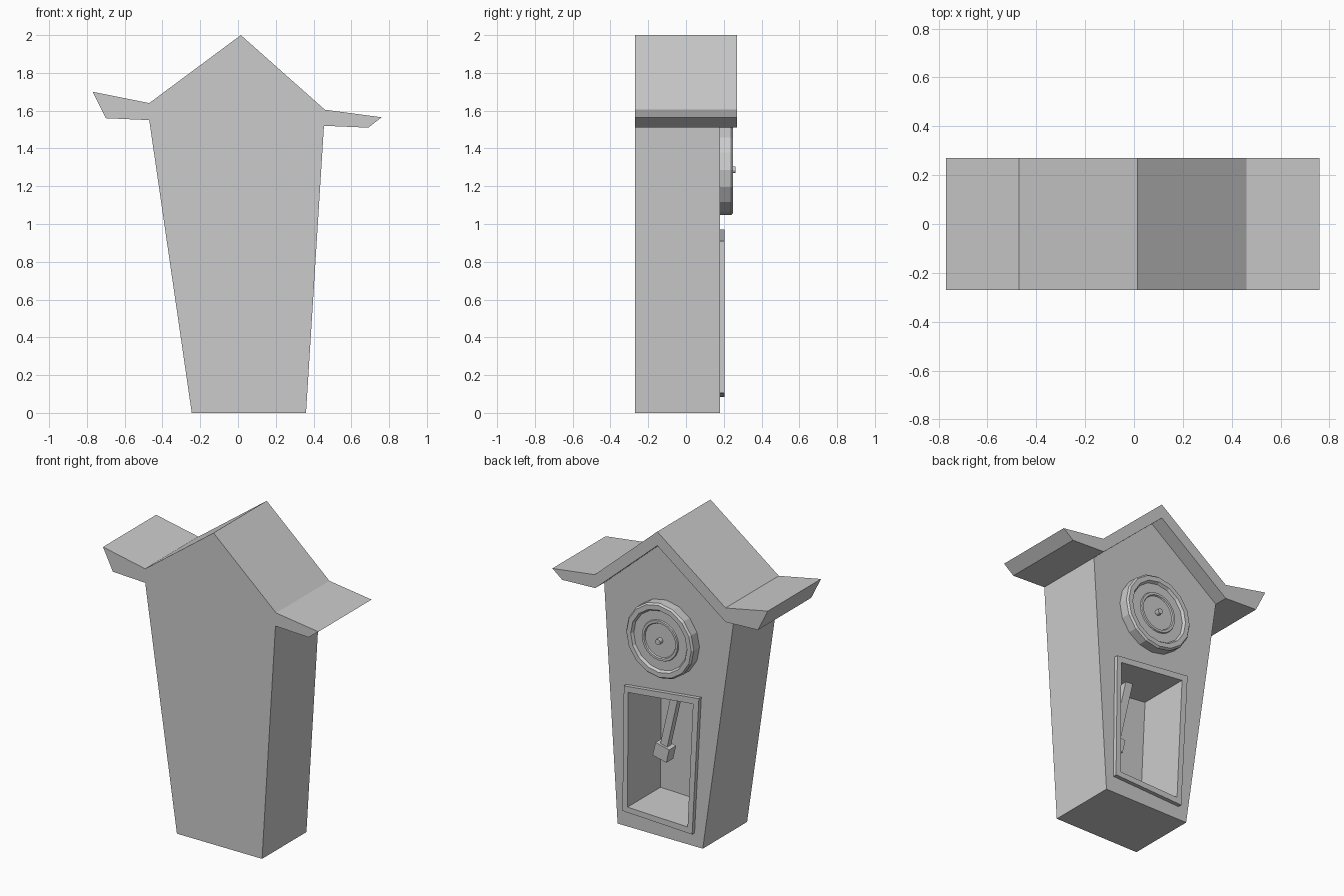
import bpy, bmesh, math
from mathutils import Vector, Matrix

if "Cube" in bpy.data.objects:
    bpy.data.objects.remove(bpy.data.objects["Cube"])


def finish(name, bm):
    bmesh.ops.recalc_face_normals(bm, faces=bm.faces)
    me = bpy.data.meshes.new(name)
    bm.to_mesh(me)
    bm.free()
    ob = bpy.data.objects.new(name, me)
    bpy.context.collection.objects.link(ob)
    return ob


def prism(name, outline, y0, y1):
    """Extrude an (x, z) outline along y."""
    bm = bmesh.new()
    face = bm.faces.new([bm.verts.new((x, y0, z)) for x, z in outline])
    ext = bmesh.ops.extrude_face_region(bm, geom=[face])
    for v in ext["geom"]:
        if isinstance(v, bmesh.types.BMVert):
            v.co.y = y1
    return finish(name, bm)


def ring_loft(name, loops):
    """Bridge a closed sequence of equally long point loops."""
    bm = bmesh.new()
    rows = [[bm.verts.new(p) for p in loop] for loop in loops]
    n = len(rows[0])
    for a, b in zip(rows, rows[1:] + rows[:1]):
        for i in range(n):
            j = (i + 1) % n
            bm.faces.new((a[i], a[j], b[j], b[i]))
    return finish(name, bm)


def circle(r, y, n):
    cx, cz = 0.018, 1.287
    return [(cx + r * math.sin(2 * math.pi * i / n), y,
             cz - r * math.cos(2 * math.pi * i / n)) for i in range(n)]


def lathe(name, profile, n):
    return ring_loft(name, [circle(r, y, n) for r, y in profile])


def disc(name, r, y0, y1, n):
    return prism(name, [(x, z) for x, _, z in circle(r, 0, n)], y0, y1)


# Tapered case with a hollow pendulum chamber
door_out = [(-0.187, 0.085), (0.308, 0.105), (0.298, 0.91), (-0.235, 0.97)]
door_in = [(-0.155, 0.125), (0.272, 0.138), (0.268, 0.875), (-0.193, 0.925)]
case = prism("clock_case", [(-0.245, 0), (0.36, 0), (0.455, 1.52),
                            (0.015, 1.91), (-0.47, 1.55)], -0.27, 0.18)
cutter = prism("chamber_cutter", door_in, -0.13, 0.4)
cutter.hide_render = True
mod = case.modifiers.new("chamber", "BOOLEAN")
mod.operation = "DIFFERENCE"
mod.solver = "EXACT"
mod.object = cutter
bpy.context.view_layer.objects.active = case
bpy.ops.object.modifier_apply(modifier=mod.name)
bpy.data.objects.remove(cutter)

# Crooked roof with flared eaves
prism("roof", [(-0.77, 1.70), (-0.47, 1.64), (0.015, 2.0), (0.46, 1.605),
               (0.76, 1.565), (0.69, 1.51), (0.455, 1.52), (0.015, 1.91),
               (-0.47, 1.55), (-0.70, 1.56)], -0.27, 0.27)

# Door frame
ring_loft("door_frame", [[(x, y, z) for x, z in pts] for pts, y in
                         ((door_out, 0.178), (door_out, 0.205),
                          (door_in, 0.205), (door_in, 0.178))])

# Clock face: faceted rim, dial, raised ring and hub
lathe("dial_rim", [(0.24, 0.178), (0.24, 0.238), (0.23, 0.25),
                   (0.2, 0.25), (0.188, 0.232), (0.188, 0.178)], 16)
disc("dial", 0.195, 0.178, 0.234, 16)
lathe("dial_ring", [(0.132, 0.23), (0.127, 0.242), (0.112, 0.242),
                    (0.105, 0.23)], 24)
disc("dial_hub", 0.018, 0.23, 0.262, 12)

# Swinging pendulum
top, bob = Vector((0.045, 0, 0.93)), Vector((0.154, 0, 0.455))
down = (bob - top).normalized()
side = Vector((-down.z, 0, down.x))


def slanted(name, a, b, half, depth):
    pts = [a - side * half, a + side * half, b + side * half, b - side * half]
    prism(name, [(p.x, p.z) for p in pts], -depth, depth)


slanted("pendulum_rod", top, bob, 0.025, 0.02)
slanted("pendulum_bob", bob - down * 0.045, bob + down * 0.045, 0.05, 0.035)
